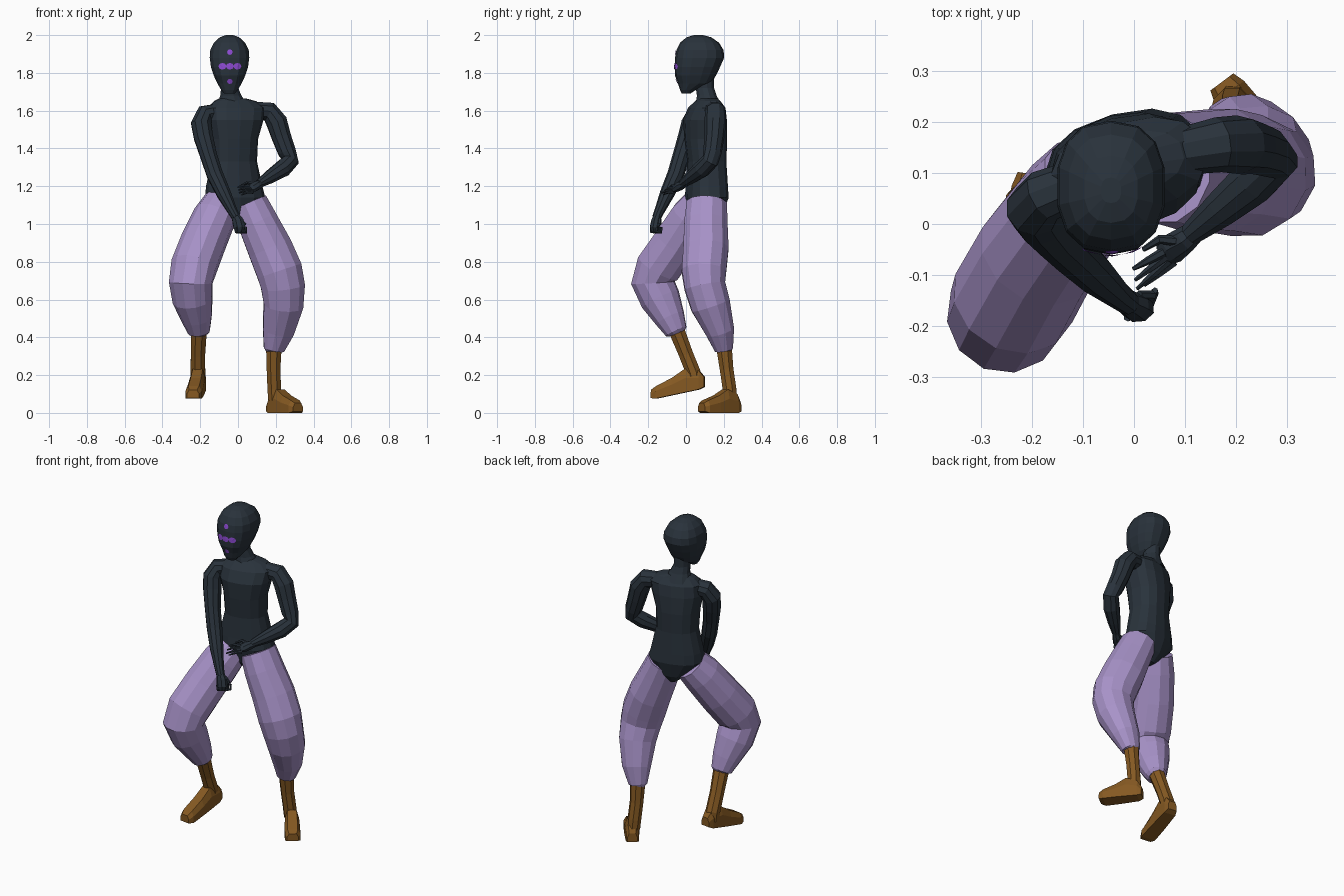
import bpy, bmesh, math
from mathutils import Vector
from mathutils.bvhtree import BVHTree


def material(name, rgb):
    m = bpy.data.materials.new(name)
    m.diffuse_color = (*rgb, 1)
    return m


DARK = material("dark slate", (0.022, 0.032, 0.044))
LILAC = material("lilac cloth", (0.39, 0.29, 0.58))
BROWN = material("brown leather", (0.235, 0.1, 0.016))
PURPLE = material("bright purple", (0.27, 0.07, 0.66))


def loft(name, rings, mat):
    """Skin a list of equal-length point rings and cap both ends."""
    bm = bmesh.new()
    rows = [[bm.verts.new(p) for p in r] for r in rings]
    n = len(rows[0])
    for a, b in zip(rows, rows[1:]):
        for i in range(n):
            j = (i + 1) % n
            bm.faces.new((a[i], a[j], b[j], b[i]))
    bm.faces.new(rows[0])
    bm.faces.new(rows[-1])
    bmesh.ops.recalc_face_normals(bm, faces=bm.faces)
    me = bpy.data.meshes.new(name)
    bm.to_mesh(me)
    bm.free()
    me.materials.append(mat)
    ob = bpy.data.objects.new(name, me)
    bpy.context.collection.objects.link(ob)
    return ob


def oval(c, u, v, rx, ry, n, power=1.0):
    pts = []
    for i in range(n):
        a = 2 * math.pi * (i + 0.5) / n
        cs, sn = math.cos(a), math.sin(a)
        pts.append(c + u * rx * math.copysign(abs(cs) ** power, cs)
                   + v * ry * math.copysign(abs(sn) ** power, sn))
    return pts


def limb(name, path, mat, n=10):
    """Tube through (x, y, z, r) or (x, y, z, rx, ry) stations."""
    cs = [Vector(p[:3]) for p in path]
    rings, u, old = [], None, None
    for i, p in enumerate(path):
        a, b = cs[max(i - 1, 0)], cs[min(i + 1, len(cs) - 1)]
        t = (b - a).normalized()
        if u is None:
            x = Vector((1, 0, 0)) if abs(t.x) < 0.85 else Vector((0, 0, 1))
            u = (x - t * x.dot(t)).normalized()
        else:
            u = old.rotation_difference(t) @ u
        old = t
        rings.append(oval(cs[i], u, t.cross(u), p[3], p[-1], n))
    return loft(name, rings, mat)


def stack(name, rows, mat, yaw=0, n=12, power=1.0):
    """Horizontal ovals (x, y, z, rx, ry) stacked in z."""
    u = Vector((math.cos(yaw), math.sin(yaw), 0))
    v = Vector((-u.y, u.x, 0))
    return loft(name, [oval(Vector(r[:3]), u, v, r[3], r[4], n, power) for r in rows], mat)


# Torso, turned slightly, with the suit's brief at the bottom
stack("torso", [
    (0.0, 0.11, 1.0, 0.025, 0.045), (-0.005, 0.11, 1.05, 0.08, 0.085),
    (-0.015, 0.11, 1.14, 0.16, 0.108), (-0.02, 0.11, 1.2, 0.15, 0.105),
    (-0.02, 0.11, 1.33, 0.12, 0.1), (-0.02, 0.105, 1.45, 0.125, 0.11),
    (-0.015, 0.1, 1.55, 0.15, 0.11), (-0.01, 0.11, 1.615, 0.155, 0.09),
    (-0.015, 0.115, 1.65, 0.115, 0.06), (-0.03, 0.115, 1.665, 0.07, 0.05)],
    DARK, math.radians(15), 14, 0.85)
stack("neck", [(-0.03, 0.12, 1.63, 0.085, 0.07), (-0.038, 0.11, 1.68, 0.058, 0.054),
               (-0.044, 0.1, 1.72, 0.047, 0.05), (-0.045, 0.09, 1.8, 0.05, 0.06)], DARK)

# Head
head = stack("head", [
    (-0.045, 0.0, 1.69, 0.028, 0.022), (-0.045, 0.01, 1.71, 0.045, 0.042),
    (-0.045, 0.045, 1.745, 0.066, 0.088), (-0.045, 0.05, 1.785, 0.085, 0.108),
    (-0.045, 0.06, 1.83, 0.1, 0.12), (-0.045, 0.072, 1.88, 0.107, 0.13),
    (-0.045, 0.074, 1.92, 0.104, 0.125), (-0.045, 0.072, 1.96, 0.084, 0.103),
    (-0.045, 0.068, 1.988, 0.053, 0.066), (-0.045, 0.066, 2.0, 0.02, 0.025)],
    DARK, 0, 14, 0.82)

# Face marks: thin plates laid onto the front of the head
tree = BVHTree.FromPolygons([v.co for v in head.data.vertices],
                            [p.vertices for p in head.data.polygons])


def face_mark(name, x, z, rx, rz):
    def on_face(px, pz):
        hit = tree.ray_cast(Vector((px, -1, pz)), Vector((0, 1, 0)))[0]
        return hit + Vector((0, -0.004, 0))
    ring = [on_face(x + rx * math.cos(a * math.pi / 4), z + rz * math.sin(a * math.pi / 4))
            for a in range(8)]
    loft(name, [ring, [on_face(x, z)] * 8], PURPLE)


face_mark("brow_mark", -0.043, 1.91, 0.015, 0.015)
face_mark("chin_mark", -0.043, 1.755, 0.015, 0.014)
for i, dx in enumerate((-0.04, 0, 0.04)):
    face_mark(f"eye_mark_{i}", -0.043 + dx, 1.835, 0.021, 0.018)

# Arms
limb("right_arm", [
    (-0.1, 0.085, 1.595, 0.045), (-0.175, 0.055, 1.58, 0.052), (-0.195, 0.03, 1.53, 0.056),
    (-0.183, 0.01, 1.46, 0.053), (-0.155, -0.025, 1.36, 0.046), (-0.122, -0.055, 1.26, 0.045),
    (-0.075, -0.1, 1.16, 0.039), (-0.03, -0.14, 1.07, 0.027), (-0.01, -0.155, 1.035, 0.024)], DARK)
limb("left_arm", [
    (0.08, 0.14, 1.605, 0.045), (0.165, 0.155, 1.595, 0.054), (0.205, 0.155, 1.54, 0.058),
    (0.23, 0.15, 1.46, 0.053), (0.26, 0.14, 1.38, 0.049), (0.277, 0.128, 1.335, 0.046),
    (0.235, 0.085, 1.292, 0.047), (0.17, 0.03, 1.25, 0.037), (0.11, -0.02, 1.212, 0.023)], DARK)

# Right fist with curled fingers
limb("right_fist", [(-0.015, -0.15, 1.045, 0.022), (0.0, -0.16, 1.015, 0.032, 0.026),
                    (0.008, -0.166, 0.98, 0.033, 0.027), (0.008, -0.166, 0.958, 0.022, 0.02)], DARK, 8)
for i in range(4):
    x, y = -0.012 + 0.013 * i, -0.182 + 0.008 * i
    limb(f"right_finger_{i}", [(x, y, 0.985, 0.009), (x + 0.003, y, 0.957, 0.009),
                               (x + 0.014, y + 0.025, 0.955, 0.008),
                               (x + 0.014, y + 0.028, 0.985, 0.006)], DARK, 6)
limb("right_thumb", [(0.01, -0.14, 1.025, 0.01), (0.035, -0.14, 1.0, 0.01),
                     (0.025, -0.155, 0.98, 0.007)], DARK, 6)

# Left open hand
limb("left_palm", [(0.125, -0.01, 1.215, 0.02), (0.1, -0.03, 1.203, 0.026, 0.026),
                   (0.072, -0.05, 1.19, 0.032, 0.02), (0.06, -0.06, 1.185, 0.026, 0.015)], DARK, 8)
tips = [(-0.002, -0.088, 1.195), (0.002, -0.11, 1.18), (0.006, -0.127, 1.165), (0.02, -0.12, 1.155)]
for i, tip in enumerate(tips):
    root = Vector((0.058 + 0.007 * i, -0.055 - 0.006 * i, 1.2 - 0.01 * i))
    mid = root.lerp(Vector(tip), 0.5) + Vector((0, 0, 0.006))
    limb(f"left_finger_{i}", [(*root, 0.01), (*mid, 0.008), (*tip, 0.004)], DARK, 6)
limb("left_thumb", [(0.095, -0.035, 1.21, 0.011), (0.05, -0.03, 1.22, 0.009),
                    (0.018, -0.05, 1.205, 0.005)], DARK, 6)

# Baggy trouser legs
limb("right_trouser", [
    (-0.085, 0.085, 1.11, 0.1), (-0.125, 0.03, 1.035, 0.115), (-0.185, -0.055, 0.9, 0.122),
    (-0.235, -0.145, 0.77, 0.124), (-0.25, -0.175, 0.69, 0.117), (-0.24, -0.135, 0.6, 0.108),
    (-0.218, -0.085, 0.5, 0.082), (-0.207, -0.052, 0.43, 0.06), (-0.207, -0.048, 0.42, 0.045)], LILAC, 12)
limb("left_trouser", [
    (0.06, 0.11, 1.11, 0.1, 0.11), (0.105, 0.105, 1.01, 0.11, 0.118), (0.17, 0.105, 0.87, 0.122, 0.124),
    (0.22, 0.095, 0.75, 0.126, 0.122), (0.238, 0.1, 0.67, 0.12, 0.112), (0.24, 0.13, 0.57, 0.108, 0.108),
    (0.213, 0.18, 0.43, 0.085, 0.078), (0.19, 0.2, 0.335, 0.056, 0.05), (0.19, 0.2, 0.325, 0.042, 0.04)],
    LILAC, 12)


# Boots: tapered shaft plus a foot lofted from heel to toe
def boot(side, shaft, heel, toe):
    limb(side + "_boot_shaft", shaft, BROWN, 8)
    heel, toe = Vector(heel), Vector(toe)
    flat = Vector((toe.x - heel.x, toe.y - heel.y, 0)).normalized()
    w, up = Vector((-flat.y, flat.x, 0)), Vector((0, 0, 1))
    rings = []
    for s, low, high, hw in [(0, 0.008, 0.06, 0.028), (0.1, 0, 0.1, 0.036), (0.36, 0, 0.125, 0.04),
                             (0.6, 0, 0.092, 0.043), (0.9, 0, 0.066, 0.044), (1, 0.008, 0.052, 0.032)]:
        c = heel.lerp(toe, s)
        rings.append([c + up * low - w * hw, c + up * low + w * hw,
                      c + up * (high * 0.6) + w * hw, c + up * high + w * hw * 0.65,
                      c + up * high - w * hw * 0.65, c + up * (high * 0.6) - w * hw])
    loft(side + "_boot_foot", rings, BROWN)


boot("right", [(-0.207, -0.055, 0.45, 0.046), (-0.212, 0.0, 0.31, 0.041),
               (-0.212, 0.04, 0.21, 0.042), (-0.21, 0.045, 0.16, 0.04)],
     (-0.2, 0.098, 0.13), (-0.238, -0.183, 0.07))
boot("left", [(0.19, 0.2, 0.36, 0.045), (0.188, 0.215, 0.23, 0.039),
              (0.192, 0.23, 0.13, 0.039), (0.195, 0.235, 0.07, 0.038)],
     (0.172, 0.278, 0.0), (0.318, 0.082, 0.0))
